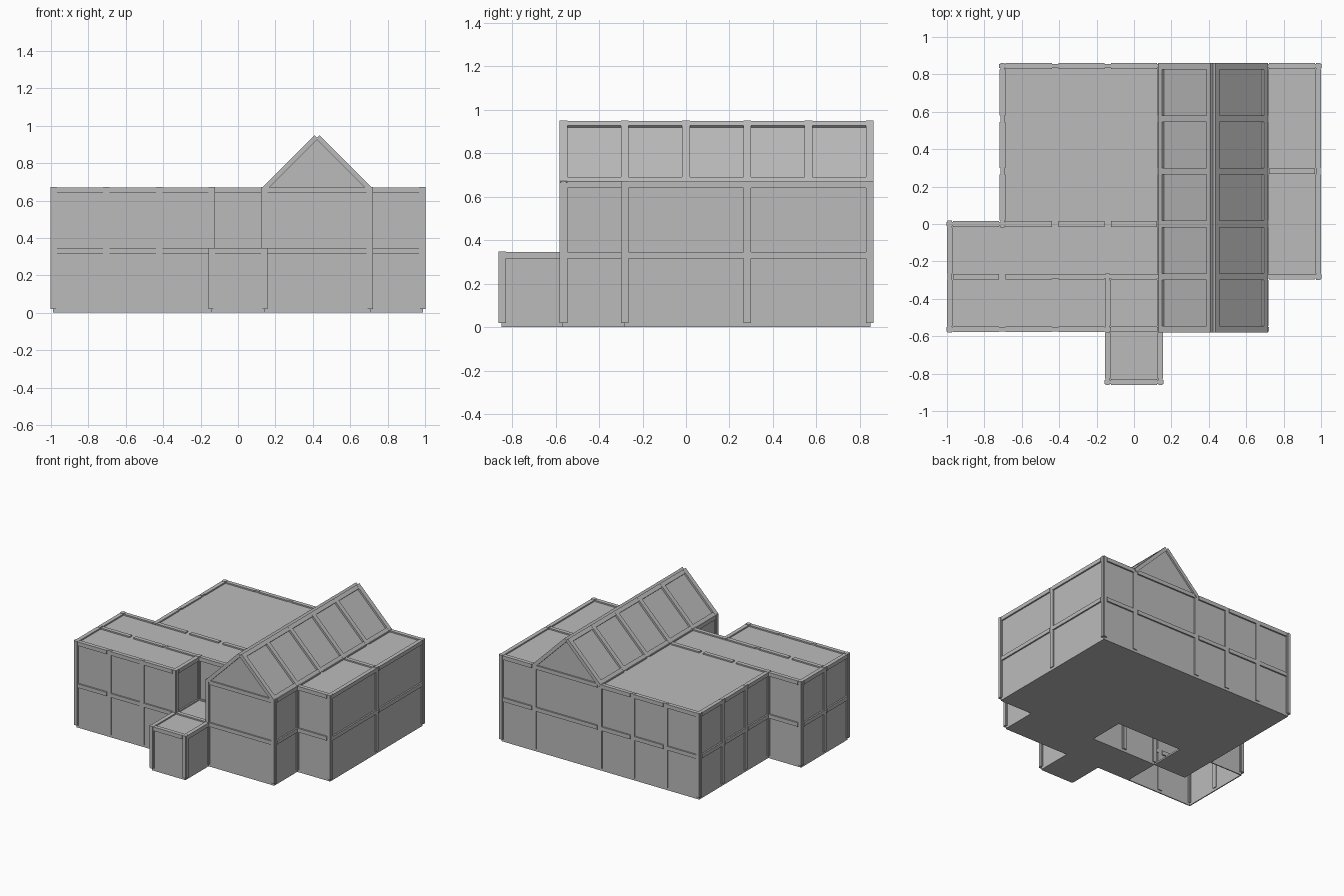
import bpy, bmesh, math
from mathutils import Matrix, Vector

cube = bpy.data.objects.get("Cube")
if cube:
    bpy.data.objects.remove(cube, do_unlink=True)

M = 0.2815            # plan module
TOP, MID = 0.67, 0.345
POST, BEAM = 0.035, 0.031

mat = bpy.data.materials.new("plain grey")
mat.use_nodes = True
mat.diffuse_color = (0.5, 0.5, 0.5, 1)
mat.node_tree.nodes["Principled BSDF"].inputs["Base Color"].default_value = (0.5, 0.5, 0.5, 1)

NAMES = ["wall_panels", "posts", "beams", "flat_roofs", "floors",
         "pitched_roof_panels", "pitched_roof_frame", "gable_ends"]
parts = {n: bmesh.new() for n in NAMES}


def gx(i):
    return (i - 3.5) * M


def gy(j):
    return j * M


def box(part, lo, hi, matrix=Matrix()):
    lo, hi = Vector(lo), Vector(hi)
    size = Matrix.Diagonal((*(hi - lo), 1))
    bmesh.ops.create_cube(parts[part], size=1,
                          matrix=matrix @ Matrix.Translation((lo + hi) / 2) @ size)


def strip(part, a, b, z0, z1, width, trim=0.0):
    """Upright bar along a grid line, trimmed at both ends."""
    (x0, x1), (y0, y1) = sorted((gx(a[0]), gx(b[0]))), sorted((gy(a[1]), gy(b[1])))
    h = width / 2
    if a[1] == b[1]:
        box(part, (x0 + trim, y0 - h, z0), (x1 - trim, y1 + h, z1))
    else:
        box(part, (x0 - h, y0 + trim, z0), (x1 + h, y1 - trim, z1))


def slab(part, i0, j0, i1, j1, z0, z1):
    box(part, (gx(i0), gy(j0), z0), (gx(i1), gy(j1), z1))


post_set = set()


def wall(a, b, top, mid_beam=True):
    strip("wall_panels", a, b, 0, top - 0.012, 0.008)
    strip("beams", a, b, top - 0.03, top, BEAM, POST / 2)
    if mid_beam:
        strip("beams", a, b, MID - 0.03, MID, BEAM, POST / 2)
    for p in (a, b):
        post_set.add((p, a[1] == b[1], top))


# Outer walls, one bay at a time
outline = [(0, -2), (1, -2), (2, -2), (3, -2), (3, -1), (4, -1), (4, -2), (6, -2),
           (6, -1), (7, -1), (7, 1), (7, 3), (6, 3), (4, 3), (3, 3), (2, 3), (1, 3),
           (1, 2), (1, 1), (1, 0), (0, 0), (0, -1), (0, -2)]
for a, b in zip(outline, outline[1:]):
    wall(a, b, TOP)

# Low porch
porch = [(3, -2), (3, -3), (4, -3), (4, -2)]
for a, b in zip(porch, porch[1:]):
    wall(a, b, MID, False)
strip("beams", (3, -2), (4, -2), MID - 0.03, MID, BEAM, POST / 2)

# Inner partition
wall((2, -1), (3, -1), TOP)

# Posts: shallow bars that cross at the corners
for (i, j), along_x, top in sorted(post_set):
    w, d = (POST / 2, 0.011) if along_x else (0.011, POST / 2)
    x, y = gx(i), gy(j)
    box("posts", (x - w, y - d, 0.02), (x + w, y + d, top + 0.002))

# Beams crossing the flat roofs
cross = [((i, -1), (i + 1, -1)) for i in range(2)]
cross += [((i, 0), (i + 1, 0)) for i in range(1, 4)]
cross += [((i, j), (i, j + 1)) for i in (4, 6) for j in range(-1, 3)]
cross += [((6, 1), (7, 1))]
for a, b in cross:
    strip("beams", a, b, TOP - 0.03, TOP, BEAM, POST / 2)

# Flat roofs
for r in [(0, -2, 3, -1), (0, -1, 4, 0), (1, 0, 4, 3), (6, -1, 7, 3)]:
    slab("flat_roofs", *r, TOP - 0.02, TOP - 0.01)
slab("flat_roofs", 3, -3, 4, -1, MID - 0.02, MID - 0.01)

# Floors, leaving the open bays of the side wing
for r in [(1, 0, 4, 3), (4, -2, 6, 3), (6, -1, 7, 3), (3, -3, 4, -1),
          (2, -2, 3, -1), (1, -1, 2, 0)]:
    slab("floors", *r, 0, 0.012)

# Pitched roof: two mirrored slopes with rafters, eave and ridge bars
EAVE = TOP - 0.015
slope = M * math.sqrt(2)
y0, y1 = gy(-2), gy(3)
for side in (1, -1):
    m = (Matrix.Translation((gx(5), 0, 0)) @ Matrix.Diagonal((side, 1, 1, 1))
         @ Matrix.Translation((-M, 0, EAVE)) @ Matrix.Rotation(-math.pi / 4, 4, "Y"))
    box("pitched_roof_panels", (0, y0, -0.004), (slope, y1, 0.004), m)
    for j in range(-2, 4):
        y = gy(j)
        box("pitched_roof_frame", (0, y - POST / 2, -0.008), (slope, y + POST / 2, 0.019), m)
    for u in (0, slope - BEAM):
        box("pitched_roof_frame", (u, y0, -0.008), (u + BEAM, y1, 0.018), m)

# Triangular gable walls
for y in (y0, y1):
    bm = parts["gable_ends"]
    verts = [bm.verts.new((x, y + d, z)) for d in (-0.004, 0.004)
             for x, z in ((gx(4), EAVE), (gx(6), EAVE), (gx(5), EAVE + M))]
    bmesh.ops.convex_hull(bm, input=verts)

# Turn every part into an object
for name, bm in parts.items():
    bmesh.ops.recalc_face_normals(bm, faces=bm.faces)
    mesh = bpy.data.meshes.new(name)
    bm.to_mesh(mesh)
    bm.free()
    mesh.materials.append(mat)
    bpy.context.scene.collection.objects.link(bpy.data.objects.new(name, mesh))
